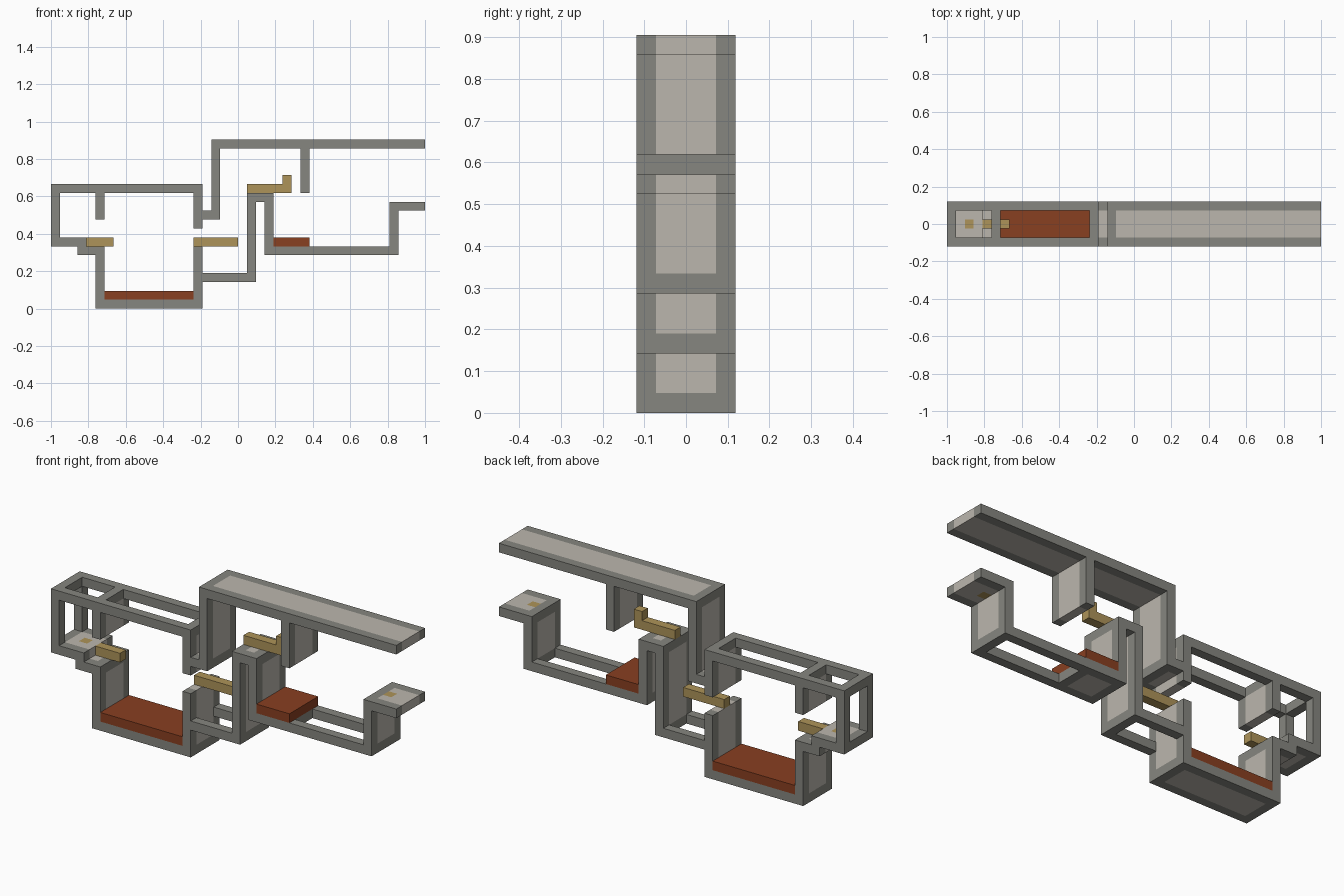
import bpy, bmesh
from mathutils import Vector

if "Cube" in bpy.data.objects:
    bpy.data.objects.remove(bpy.data.objects["Cube"], do_unlink=True)

U = 2 / 42                      # one block
ORIGIN = Vector((-1, -2.5 * U, 0))
WIDE, MIDDLE = range(5), range(2, 3)


def material(name, rgb):
    m = bpy.data.materials.new(name)
    m.use_nodes = True
    m.diffuse_color = (*rgb, 1)
    m.node_tree.nodes["Principled BSDF"].inputs["Base Color"].default_value = (*rgb, 1)
    return m


MATS = [material("dark_stone", (0.24, 0.24, 0.215)),
        material("light_stone", (0.50, 0.47, 0.42)),
        material("rust_red", (0.25, 0.050, 0.015)),
        material("ochre", (0.42, 0.295, 0.10))]
DARK, LIGHT, RED, OCHRE = range(4)

blocks = {}                     # block position -> (part, colour)


def fill(part, colour, i0, i1, k0, k1, depth=WIDE):
    for i in range(i0, i1):
        for k in range(k0, k1):
            for j in depth:
                blocks[i, j, k] = (part, colour)


def panel(part, i0, i1, k0, k1):
    """Slab with dark edges at front and back and a light middle."""
    fill(part, DARK, i0, i1, k0, k1, (0, 4))
    fill(part, LIGHT, i0, i1, k0, k1, (1, 2, 3))


def rails(part, i0, i1, k0, k1):
    """Open frame: only the front and back bars."""
    fill(part, DARK, i0, i1, k0, k1, (0, 4))


def corners(part, *cells):
    for i, k in cells:
        fill(part, DARK, i, i + 1, k, k + 1)


# Left chamber: open roof and end, hanging walls
rails("left_roof_frame", 0, 17, 13, 14)
corners("left_roof_frame", (0, 13), (5, 13), (16, 13))
rails("left_end_posts", 0, 1, 8, 13)
panel("left_hanging_wall", 5, 6, 10, 13)
panel("middle_hanging_wall", 16, 17, 9, 13)

# Left entry ledge and its step
panel("left_ledge", 0, 4, 7, 8)
panel("left_ledge", 3, 6, 6, 7)
corners("left_ledge", (0, 7), (5, 6))

# Sunken pit
panel("pit_left_wall", 5, 6, 1, 6)
panel("pit_right_wall", 16, 17, 1, 7)
panel("pit_floor", 5, 17, 0, 1)
corners("pit_floor", (5, 0), (16, 0))

# Low open passage and the folded wall beside it
rails("passage_floor", 17, 23, 3, 4)
corners("passage_floor", (22, 3))
panel("folded_wall", 22, 23, 4, 13)
panel("folded_wall", 23, 25, 12, 13)
panel("folded_wall", 24, 25, 7, 12)
corners("folded_wall", (22, 12), (24, 12))

# Tall roof with its step, riser and hanging wall
panel("roof_step", 17, 19, 10, 11)
corners("roof_step", (18, 10))
panel("roof_riser", 18, 19, 11, 18)
panel("right_roof", 18, 42, 18, 19)
corners("right_roof", (18, 18))
panel("right_hanging_wall", 28, 29, 13, 18)

# Right chamber: part solid, part open floor, exit ledge
panel("right_floor", 24, 29, 6, 7)
rails("right_floor", 29, 39, 6, 7)
corners("right_floor", (24, 6), (28, 6), (38, 6))
panel("right_wall", 38, 39, 7, 11)
panel("right_ledge", 38, 42, 11, 12)
corners("right_ledge", (38, 11))

# Red beds
fill("pit_bed", RED, 6, 16, 1, 2)
fill("right_bed", RED, 25, 29, 7, 8)

# Ochre beams and markers
fill("left_beam", OCHRE, 4, 7, 7, 8, MIDDLE)
fill("middle_beam", OCHRE, 16, 21, 7, 8, MIDDLE)
fill("hooked_beam", OCHRE, 22, 27, 13, 14, MIDDLE)
fill("hooked_beam", OCHRE, 26, 27, 14, 15, MIDDLE)
fill("left_marker", OCHRE, 2, 3, 7, 8, MIDDLE)
fill("right_marker", OCHRE, 39, 40, 11, 12, MIDDLE)


def build(part):
    """Make the outer skin of one part and merge its flat faces."""
    bm = bmesh.new()
    for cell, (owner, colour) in blocks.items():
        if owner != part:
            continue
        centre = Vector(cell) + Vector((0.5, 0.5, 0.5))
        for axis in range(3):
            for sign in (-1, 1):
                n = Vector((0, 0, 0))
                n[axis] = sign
                if tuple(int(c + d) for c, d in zip(cell, n)) in blocks:
                    continue
                a = Vector((0, 0, 0))
                a[(axis + 1) % 3] = 0.5
                b = n.cross(a)
                mid = centre + n / 2
                ring = (mid - a - b, mid + a - b, mid + a + b, mid - a + b)
                face = bm.faces.new([bm.verts.new(ORIGIN + p * U) for p in ring])
                face.material_index = colour
    bmesh.ops.remove_doubles(bm, verts=bm.verts, dist=U / 100)
    bmesh.ops.dissolve_limit(bm, angle_limit=0.01, verts=bm.verts, edges=bm.edges,
                             delimit={'MATERIAL'})
    mesh = bpy.data.meshes.new(part)
    bm.to_mesh(mesh)
    bm.free()
    for m in MATS:
        mesh.materials.append(m)
    bpy.context.collection.objects.link(bpy.data.objects.new(part, mesh))


for part in dict.fromkeys(owner for owner, _ in blocks.values()):
    build(part)
